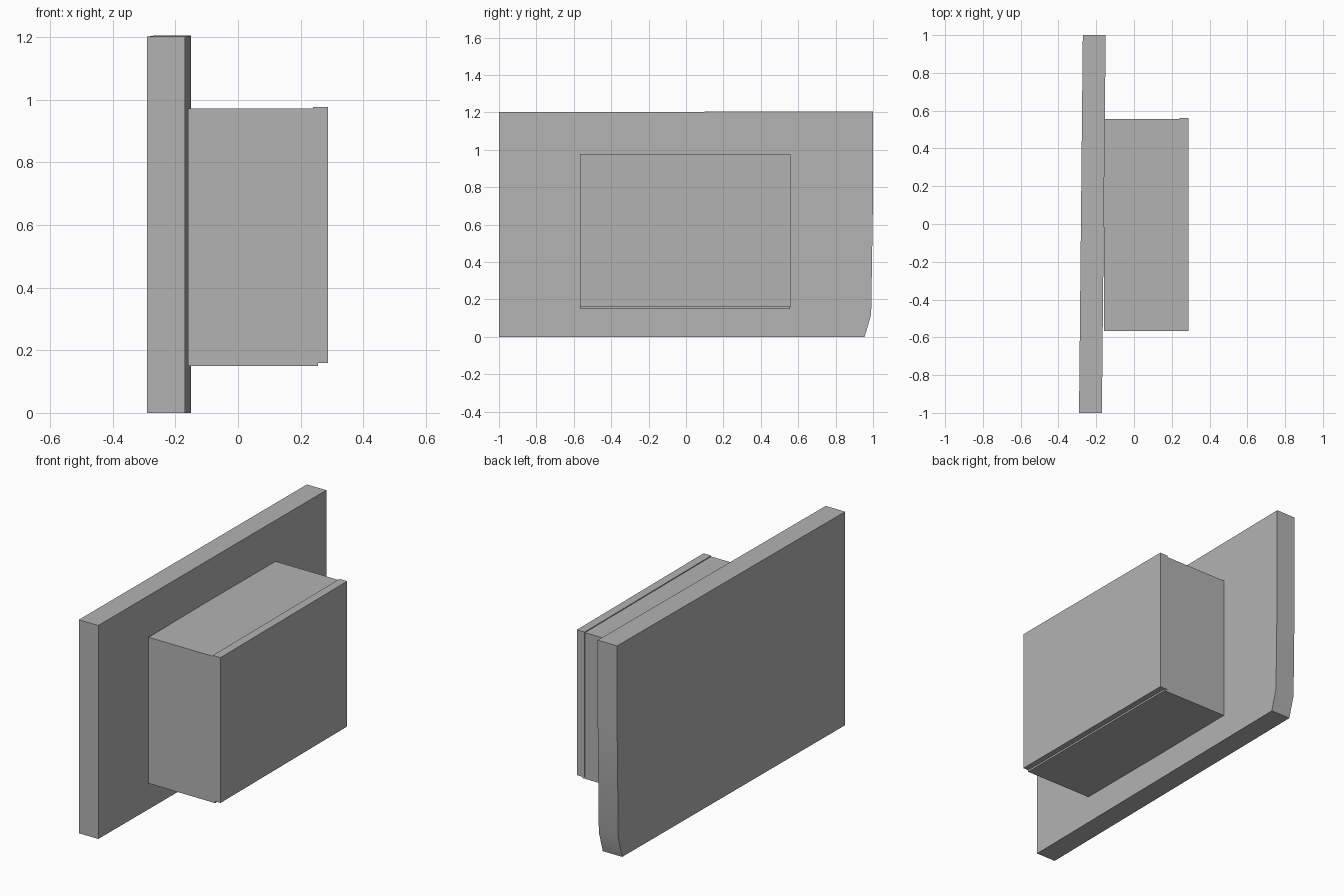
import bpy
import bmesh

cube = bpy.data.objects.get("Cube")
if cube:
    bpy.data.objects.remove(cube, do_unlink=True)

GREY = (0.45, 0.45, 0.45, 1.0)
grey = bpy.data.materials.new("plain grey")
grey.use_nodes = True
grey.diffuse_color = GREY
grey.node_tree.nodes["Principled BSDF"].inputs["Base Color"].default_value = GREY


def extrude_profile(name, profile, x0, x1, skew=0.0):
    """Extrude a (y, z) outline along x, leaning x slightly with y."""
    bm = bmesh.new()
    base = bm.faces.new([bm.verts.new((x0 + skew * y, y, z)) for y, z in profile])
    result = bmesh.ops.extrude_face_region(bm, geom=[base])
    moved = [v for v in result["geom"] if isinstance(v, bmesh.types.BMVert)]
    bmesh.ops.translate(bm, verts=moved, vec=(x1 - x0, 0, 0))
    bmesh.ops.recalc_face_normals(bm, faces=bm.faces)
    mesh = bpy.data.meshes.new(name)
    bm.to_mesh(mesh)
    bm.free()
    mesh.materials.append(grey)
    obj = bpy.data.objects.new(name, mesh)
    bpy.context.collection.objects.link(obj)
    return obj


def rectangle(y0, y1, z0, z1):
    return [(y0, z0), (y1, z0), (y1, z1), (y0, z1)]


# Upright back panel with one clipped lower corner
panel = extrude_profile(
    "back_panel",
    [(-1, 0), (0.955, 0), (0.99, 0.12), (1, 0.75), (1, 1.205), (-1, 1.202)],
    -0.281, -0.16, skew=0.01)

# Box mounted on the panel, closed by a slightly offset cover
extrude_profile("box_body", rectangle(-0.567, 0.555, 0.15, 0.973), -0.16, 0.255)
extrude_profile("box_cover", rectangle(-0.567, 0.56, 0.16, 0.978), 0.24, 0.288)

# Soften only the shallow bend along the clipped edge
bpy.ops.object.select_all(action="DESELECT")
panel.select_set(True)
bpy.context.view_layer.objects.active = panel
bpy.ops.object.shade_smooth_by_angle()
